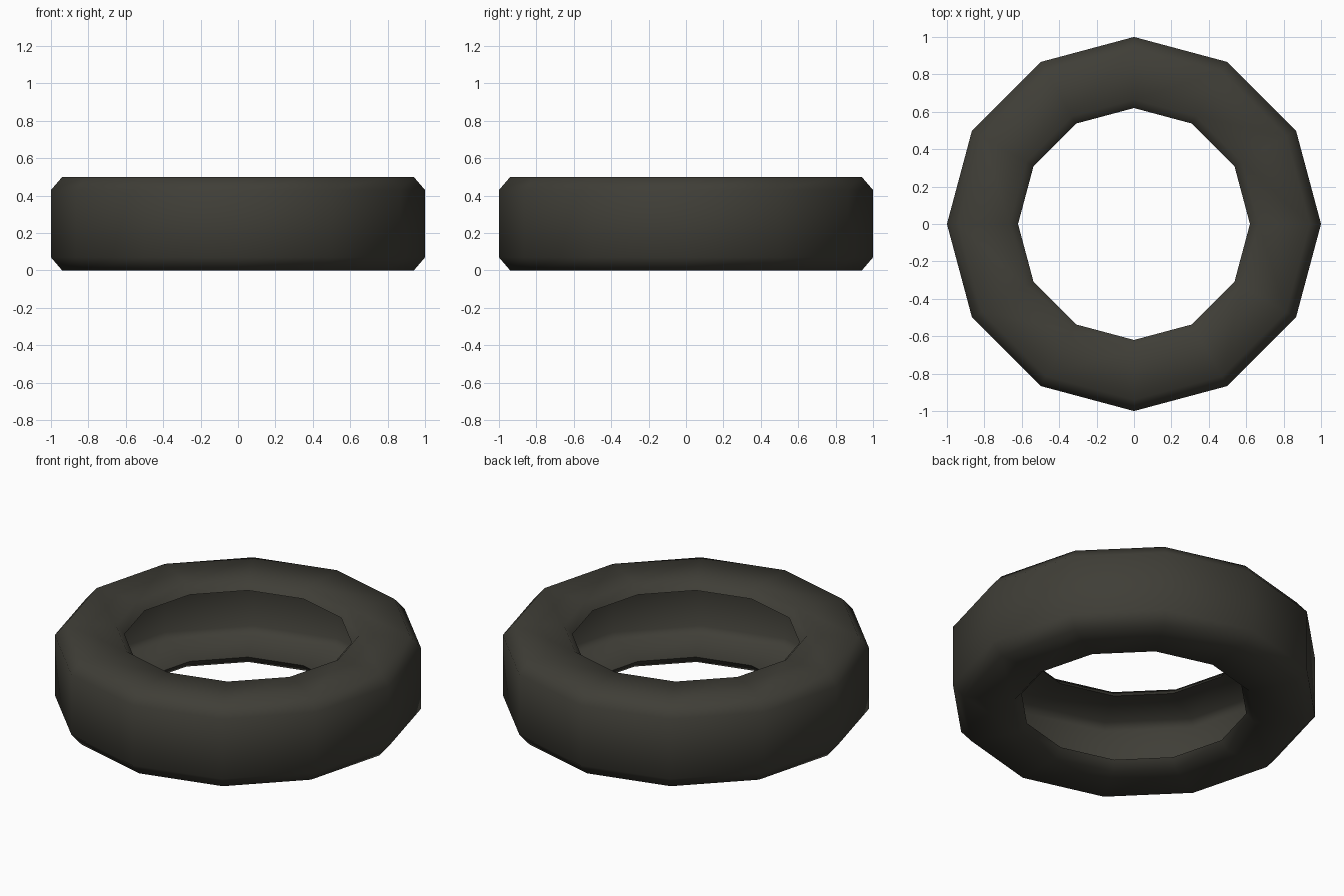
import bpy, bmesh, math

if "Cube" in bpy.data.objects:
    bpy.data.objects.remove(bpy.data.objects["Cube"])

SIDES = 12

# Tyre rubber colour
rubber = bpy.data.materials.new("dark_rubber")
rubber.diffuse_color = (0.050, 0.048, 0.038, 1.0)
rubber.use_nodes = True
rubber.node_tree.nodes["Principled BSDF"].inputs["Base Color"].default_value = rubber.diffuse_color

# Upper half of the hollow cross-section as (radius, height), from tread to inner wall
upper = [(1.0, 0.43), (0.94, 0.5), (0.665, 0.5),   # tread edge and side wall
         (0.62, 0.45),                             # bead lip
         (0.91, 0.45), (0.94, 0.41)]               # hollow inside
lower = [(r, 0.5 - z) for r, z in reversed(upper)]
profile = upper + lower

# Sweep the cross-section around the z axis
bm = bmesh.new()
rings = []
for i in range(SIDES):
    a = 2 * math.pi * i / SIDES
    rings.append([bm.verts.new((r * math.cos(a), r * math.sin(a), z)) for r, z in profile])
n = len(profile)
for i in range(SIDES):
    cur, nxt = rings[i], rings[(i + 1) % SIDES]
    for j in range(n):
        k = (j + 1) % n
        bm.faces.new((cur[j], nxt[j], nxt[k], cur[k])).smooth = True
bmesh.ops.recalc_face_normals(bm, faces=bm.faces)

# Keep the lip of the opening crisp
for e in bm.edges:
    if all(abs(math.hypot(v.co.x, v.co.y) - 0.62) < 0.001 for v in e.verts):
        e.smooth = abs(e.verts[0].co.z - e.verts[1].co.z) > 0.001

mesh = bpy.data.meshes.new("tyre")
bm.to_mesh(mesh)
bm.free()
mesh.materials.append(rubber)
tyre = bpy.data.objects.new("tyre", mesh)
bpy.context.collection.objects.link(tyre)
